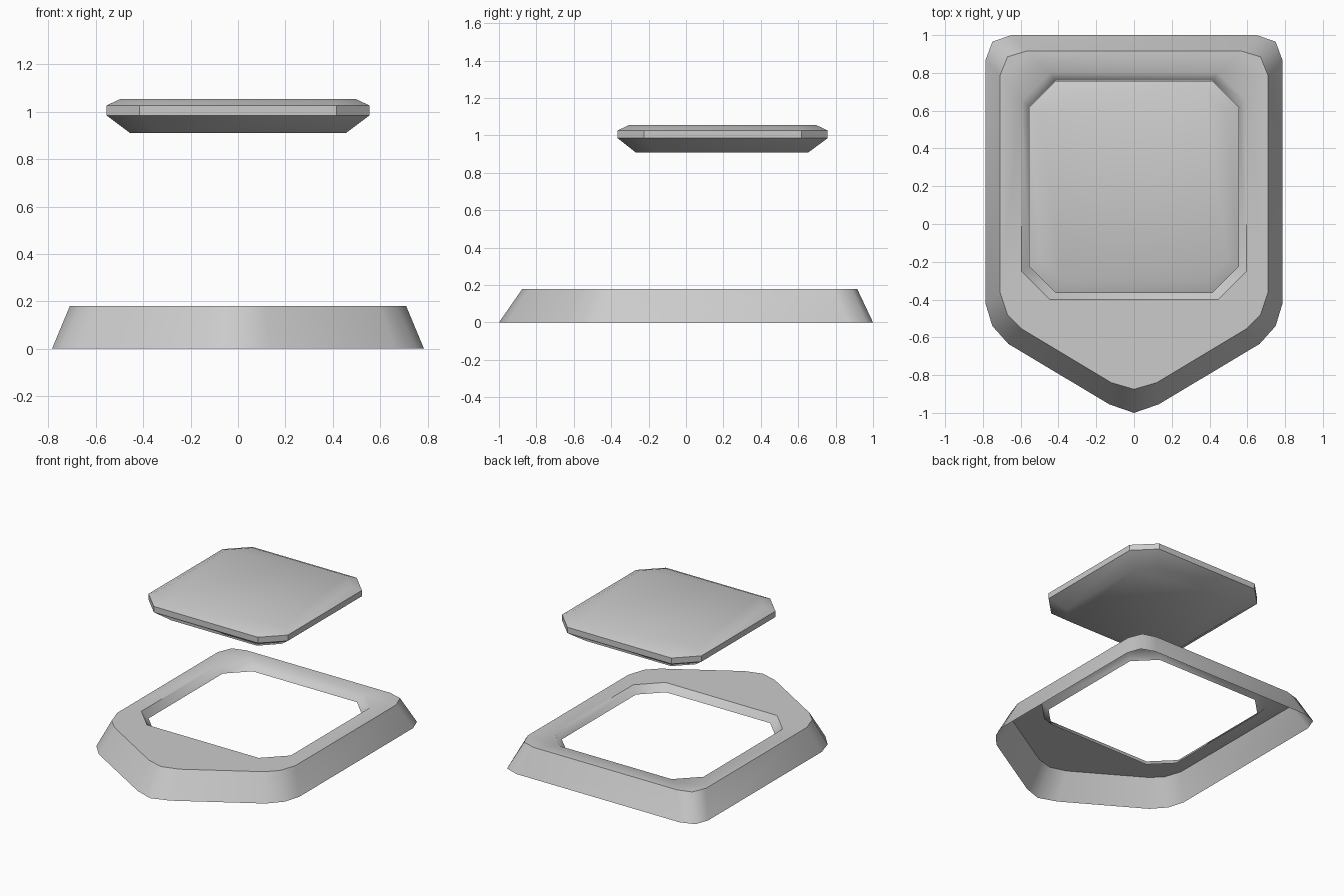
import bpy
import bmesh
import math

cube = bpy.data.objects.get("Cube")
if cube:
    bpy.data.objects.remove(cube, do_unlink=True)

# One plain grey for both parts
grey = bpy.data.materials.new("plain_grey")
grey.use_nodes = True
colour = (0.6, 0.6, 0.6, 1.0)
grey.diffuse_color = colour
grey.node_tree.nodes["Principled BSDF"].inputs["Base Color"].default_value = colour


def mirrored(half):
    """Counter-clockwise outline from its +x half, front to back."""
    return half + [(-x, y) for x, y in reversed(half) if x > 0]


def octagon(hx, y0, y1, c):
    """Rectangle with 45 degree cut corners."""
    return mirrored([(hx - c, y0), (hx, y0 + c), (hx, y1 - c), (hx - c, y1)])


def add_ring(bm, outline, z):
    return [bm.verts.new((x, y, z)) for x, y in outline]


def join_rings(bm, a, b):
    n = len(a)
    for i in range(n):
        j = (i + 1) % n
        bm.faces.new((a[i], a[j], b[j], b[i]))


def finish(bm, name, angle):
    mesh = bpy.data.meshes.new(name)
    bm.to_mesh(mesh)
    bm.free()
    mesh.materials.append(grey)
    obj = bpy.data.objects.new(name, mesh)
    bpy.context.collection.objects.link(obj)
    bpy.ops.object.select_all(action='DESELECT')
    obj.select_set(True)
    bpy.context.view_layer.objects.active = obj
    bpy.ops.object.shade_smooth_by_angle(angle=math.radians(angle))
    return obj


# Shield-shaped frame: open shell with sloped wall, flat top and short inner lip
foot = mirrored([(0, -1), (0.13, -0.955), (0.665, -0.635), (0.75, -0.54),
                 (0.785, -0.425), (0.785, 0.87), (0.75, 0.965), (0.65, 1)])
rim = mirrored([(0, -0.875), (0.12, -0.84), (0.595, -0.555), (0.67, -0.48),
                (0.71, -0.36), (0.71, 0.785), (0.67, 0.885), (0.57, 0.915)])
bm = bmesh.new()
foot_ring = add_ring(bm, foot, 0)
rim_ring = add_ring(bm, rim, 0.18)
hole_ring = add_ring(bm, octagon(0.595, -0.40, 0.80, 0.15), 0.18)
lip_ring = add_ring(bm, octagon(0.555, -0.365, 0.76, 0.14), 0.13)
join_rings(bm, foot_ring, rim_ring)
join_rings(bm, hole_ring, lip_ring)

# Flat top between the rim and the opening
edges = [e for e in bm.edges if all(abs(v.co.z - 0.18) < 1e-4 for v in e.verts)]
top = bmesh.ops.triangle_fill(bm, edges=edges, use_beauty=True, normal=(0, 0, 1))
for face in top["geom"]:
    if isinstance(face, bmesh.types.BMFace):
        face.normal_update()
        if face.normal.z < 0:
            face.normal_flip()
finish(bm, "shield_frame", 46)

# Floating lid: stacked octagons from underside to bevelled top
levels = [(0.455, -0.27, 0.655, 0.115, 0.91), (0.555, -0.365, 0.757, 0.14, 0.985),
          (0.555, -0.365, 0.757, 0.14, 1.027), (0.495, -0.305, 0.697, 0.12, 1.055)]
bm = bmesh.new()
rings = [add_ring(bm, octagon(hx, y0, y1, c), z) for hx, y0, y1, c, z in levels]
for lower, upper in zip(rings, rings[1:]):
    join_rings(bm, lower, upper)
bm.faces.new(rings[0][::-1])
bm.faces.new(rings[-1])
finish(bm, "floating_lid", 40)
